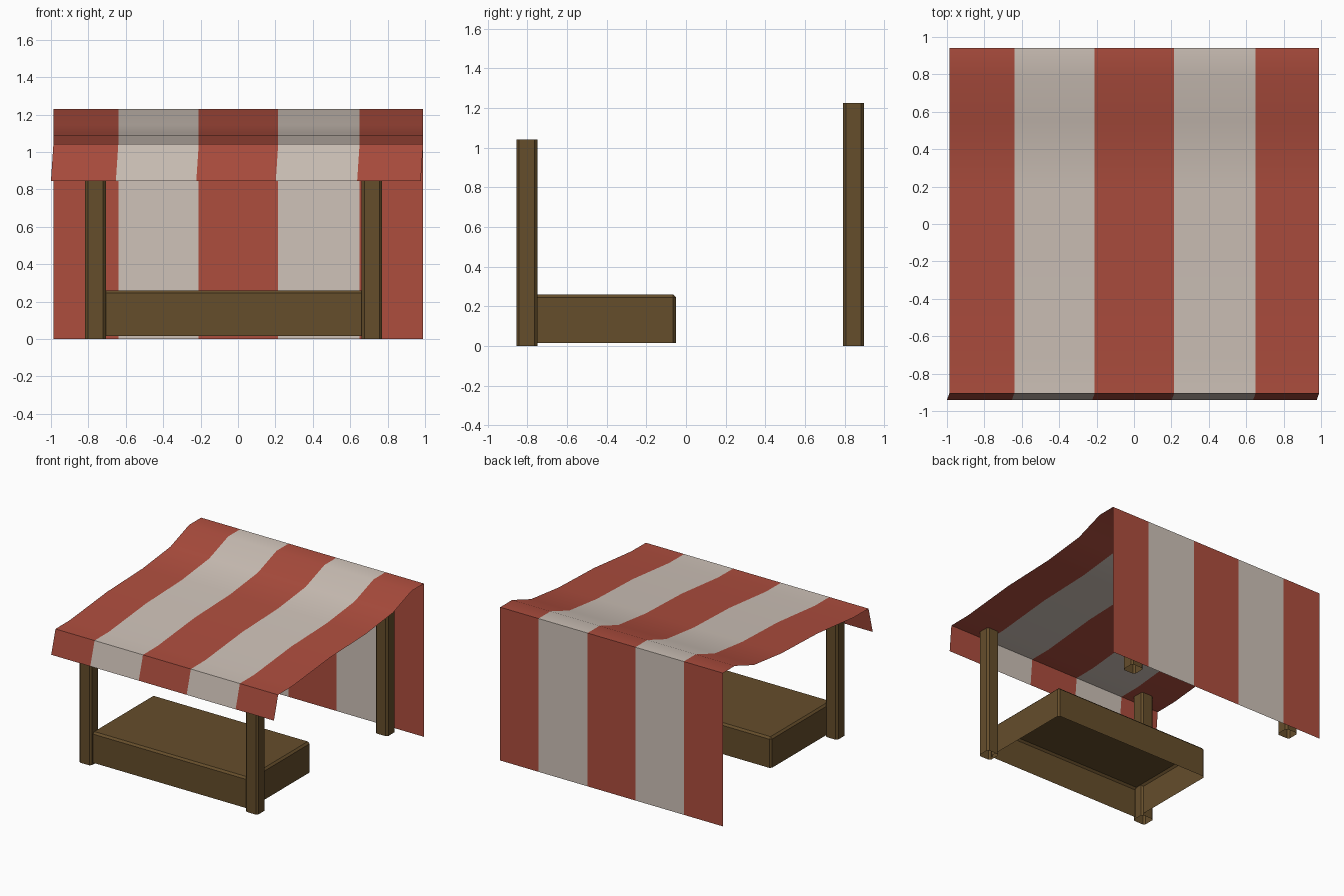
import bpy, bmesh, math

if "Cube" in bpy.data.objects:
    bpy.data.objects.remove(bpy.data.objects["Cube"])


def material(name, rgb):
    m = bpy.data.materials.new(name)
    m.diffuse_color = (*rgb, 1.0)
    m.use_nodes = True
    m.node_tree.nodes["Principled BSDF"].inputs["Base Color"].default_value = m.diffuse_color
    return m


red = material("faded red cloth", (0.42, 0.075, 0.048))
cream = material("pale cloth", (0.62, 0.54, 0.48))
wood = material("dark wood", (0.13, 0.075, 0.024))


def finish(bm, name, mats, angle=None):
    bm.normal_update()
    mesh = bpy.data.meshes.new(name)
    bm.to_mesh(mesh)
    bm.free()
    for m in mats:
        mesh.materials.append(m)
    ob = bpy.data.objects.new(name, mesh)
    bpy.context.collection.objects.link(ob)
    if angle:
        bpy.ops.object.select_all(action='DESELECT')
        ob.select_set(True)
        bpy.context.view_layer.objects.active = ob
        bpy.ops.object.shade_smooth_by_angle(angle=math.radians(angle))
    return ob


def open_box(name, x0, x1, y0, y1, z0, z1, bevel, upright_only):
    """Box with softened edges and no underside."""
    bm = bmesh.new()
    bmesh.ops.create_cube(bm, size=1)
    for v in bm.verts:
        v.co.x = x1 if v.co.x > 0 else x0
        v.co.y = y1 if v.co.y > 0 else y0
        v.co.z = z1 if v.co.z > 0 else z0
    bottom = [f for f in bm.faces if f.normal.z < -0.9]
    bmesh.ops.delete(bm, geom=bottom, context='FACES_ONLY')
    edges = []
    for e in bm.edges:
        a, b = e.verts
        upright = abs(a.co.z - b.co.z) > 1e-4
        top = a.co.z > z1 - 1e-4 and b.co.z > z1 - 1e-4
        if upright or (top and not upright_only):
            edges.append(e)
    bmesh.ops.bevel(bm, geom=edges, offset=bevel, segments=1, affect='EDGES')
    return finish(bm, name, [wood])


# striped cloth: back drop, sagging roof and front valance as one thin sheet
# profile points: y, z, sideways shift
profile = [(0.942, 0.0, 0), (0.942, 1.23, 0), (0.79, 1.23, 0),
           (0.55, 1.145, 0), (0.20, 1.105, 0), (-0.25, 1.09, 0),
           (-0.72, 1.043, 0), (-0.905, 1.042, 0), (-0.94, 0.845, -0.013)]
stripes = [-0.987, -0.64, -0.21, 0.215, 0.65, 0.99]

bm = bmesh.new()
rows = [[bm.verts.new((x + s, y, z)) for x in stripes] for y, z, s in profile]
for lower, upper in zip(rows, rows[1:]):
    for i in range(len(stripes) - 1):
        f = bm.faces.new((lower[i + 1], lower[i], upper[i], upper[i + 1]))
        f.material_index = i % 2
finish(bm, "striped_canopy", [red, cream], 50)

# four corner posts, front pair shorter
for side, x in (("left", -0.762), ("right", 0.716)):
    for end, y, top in (("front", -0.803, 1.04), ("back", 0.845, 1.226)):
        open_box(f"{end}_{side}_post", x - 0.055, x + 0.055,
                 y - 0.053, y + 0.053, 0, top, 0.014, True)

# hollow counter between the front posts
open_box("counter", -0.72, 0.68, -0.83, -0.05, 0.015, 0.26, 0.015, False)
